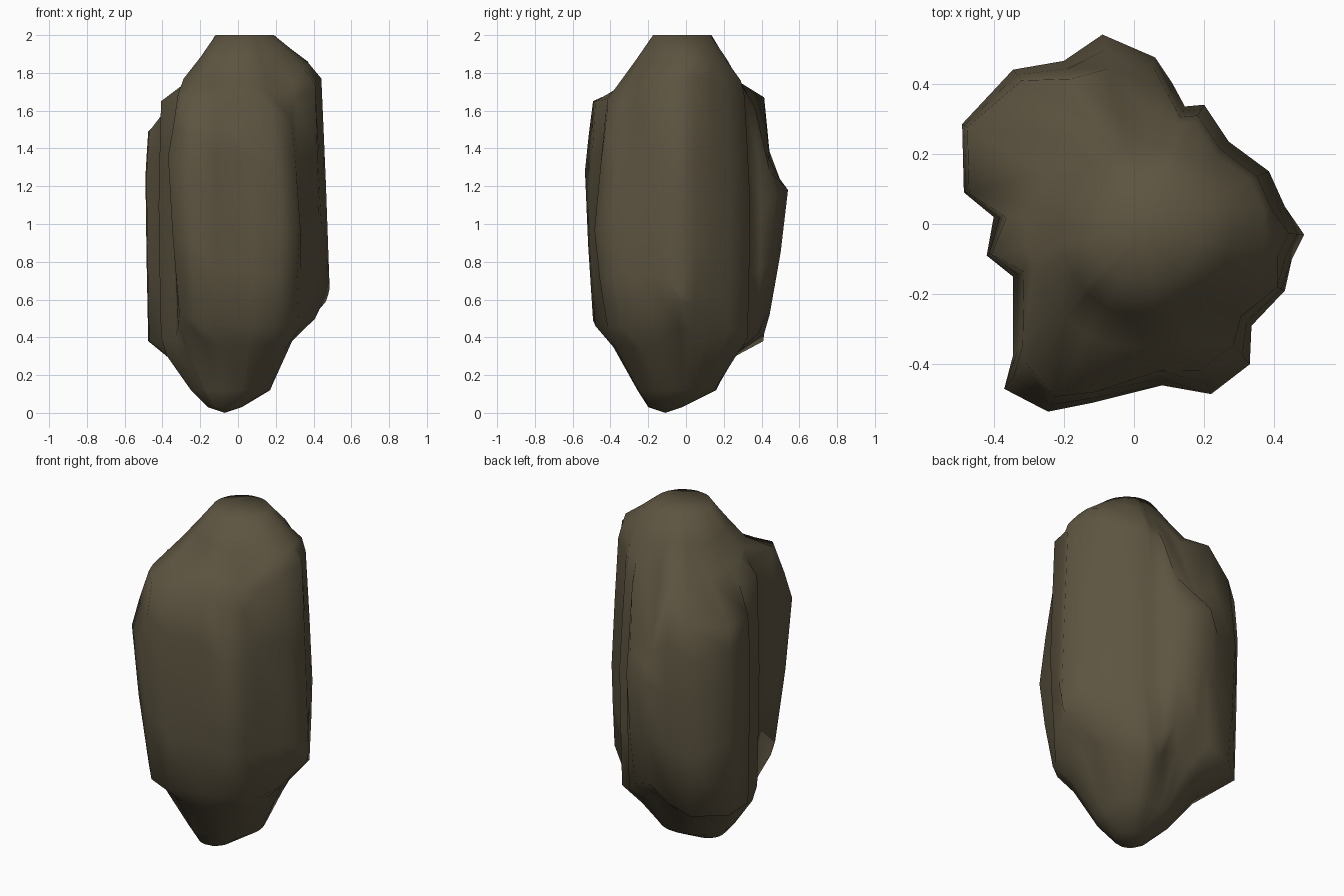
import bpy
import bmesh
from mathutils import Vector

# Widest outline of the boulder, one vertical rib per row:
# x, y, height of lower shoulder, widest point, upper shoulder, [shoulder taper]
ribs = [
    (-0.09, 0.54, 0.52, 1.18, 1.30, 0.82), (0.06, 0.475, 0.48, 1.15, 1.40, 0.86),
    (0.11, 0.40, 0.42, 1.10, 1.62), (0.145, 0.335, 0.38, 1.10, 1.67),
    (0.20, 0.34, 0.40, 1.10, 1.68), (0.27, 0.235, 0.45, 1.05, 1.72),
    (0.385, 0.15, 0.52, 1.00, 1.76), (0.43, 0.05, 0.57, 0.90, 1.78),
    (0.485, -0.03, 0.59, 0.66, 1.77), (0.45, -0.10, 0.55, 0.85, 1.76),
    (0.43, -0.19, 0.50, 1.00, 1.74, 0.95), (0.335, -0.29, 0.44, 1.00, 1.66),
    (0.33, -0.40, 0.46, 0.98, 1.55, 0.86), (0.22, -0.485, 0.46, 0.97, 1.60, 0.86),
    (0.08, -0.46, 0.46, 1.05, 1.66), (-0.12, -0.51, 0.46, 1.10, 1.65, 0.94),
    (-0.245, -0.535, 0.49, 1.28, 1.65, 0.92), (-0.37, -0.47, 0.52, 1.36, 1.67, 0.84),
    (-0.345, -0.375, 0.46, 1.30, 1.69, 0.92), (-0.345, -0.15, 0.40, 1.20, 1.69),
    (-0.42, -0.09, 0.40, 1.10, 1.65, 0.97), (-0.40, 0.02, 0.38, 1.10, 1.63),
    (-0.485, 0.09, 0.38, 1.25, 1.49, 0.97), (-0.49, 0.285, 0.38, 1.25, 1.49, 0.97),
    (-0.345, 0.44, 0.38, 1.10, 1.51, 0.93), (-0.20, 0.465, 0.42, 1.10, 1.67, 0.89),
]
tip = Vector((-0.07, -0.11, 0))
foot_centre = Vector((-0.04, -0.05, 0))
crown = Vector((0.035, -0.02, 2))


def rib_points(x, y, low, mid, high, taper=None):
    """Points up one rib: rounded foot, bulging flank, rounded crown."""
    edge = Vector((x, y, 0))
    low_edge = edge * (taper or 0.96)
    high_edge = edge * (taper or 0.91)
    flat = Vector((crown.x, crown.y, 0))

    def ring(centre, radius, limit):
        d = limit - centre
        return centre + d.normalized() * min(radius, d.length * 0.94)

    cap = max(1.70, high + 0.08)
    rows = [
        (ring(tip, 0.09, edge), 0.03),
        (ring(foot_centre, 0.21, edge), 0.12),
        (ring(foot_centre, 0.34, low_edge), low * 0.76),
        (low_edge, low),
        (low_edge.lerp(edge, 0.6), (low + mid) / 2),
        (edge, mid),
        (edge.lerp(high_edge, 0.45), (mid + high) / 2),
        (high_edge, high),
        (ring(flat, 0.34, high_edge), cap),
        (ring(flat, 0.245, high_edge), cap + (2 - cap) * 0.5),
        (ring(flat, 0.155, high_edge), 2.0),
    ]
    return [(p.x, p.y, z) for p, z in rows]


# Boulder skin
bm = bmesh.new()
columns = [[bm.verts.new(p) for p in rib_points(*r)] for r in ribs]
foot = bm.verts.new(tip)
top = bm.verts.new(crown)
for i, a in enumerate(columns):
    b = columns[(i + 1) % len(columns)]
    bm.faces.new((foot, a[0], b[0]))
    for k in range(len(a) - 1):
        bm.faces.new((a[k], a[k + 1], b[k + 1], b[k]))
    bm.faces.new((top, b[-1], a[-1]))
bmesh.ops.recalc_face_normals(bm, faces=bm.faces)

mesh = bpy.data.meshes.new("boulder")
bm.to_mesh(mesh)
bm.free()
boulder = bpy.data.objects.new("boulder", mesh)
bpy.context.collection.objects.link(boulder)

# Brown stone colour
stone = bpy.data.materials.new("brown stone")
stone.diffuse_color = (0.11, 0.09, 0.053, 1)
mesh.materials.append(stone)

# Soft weathered shading
for face in mesh.polygons:
    face.use_smooth = True
